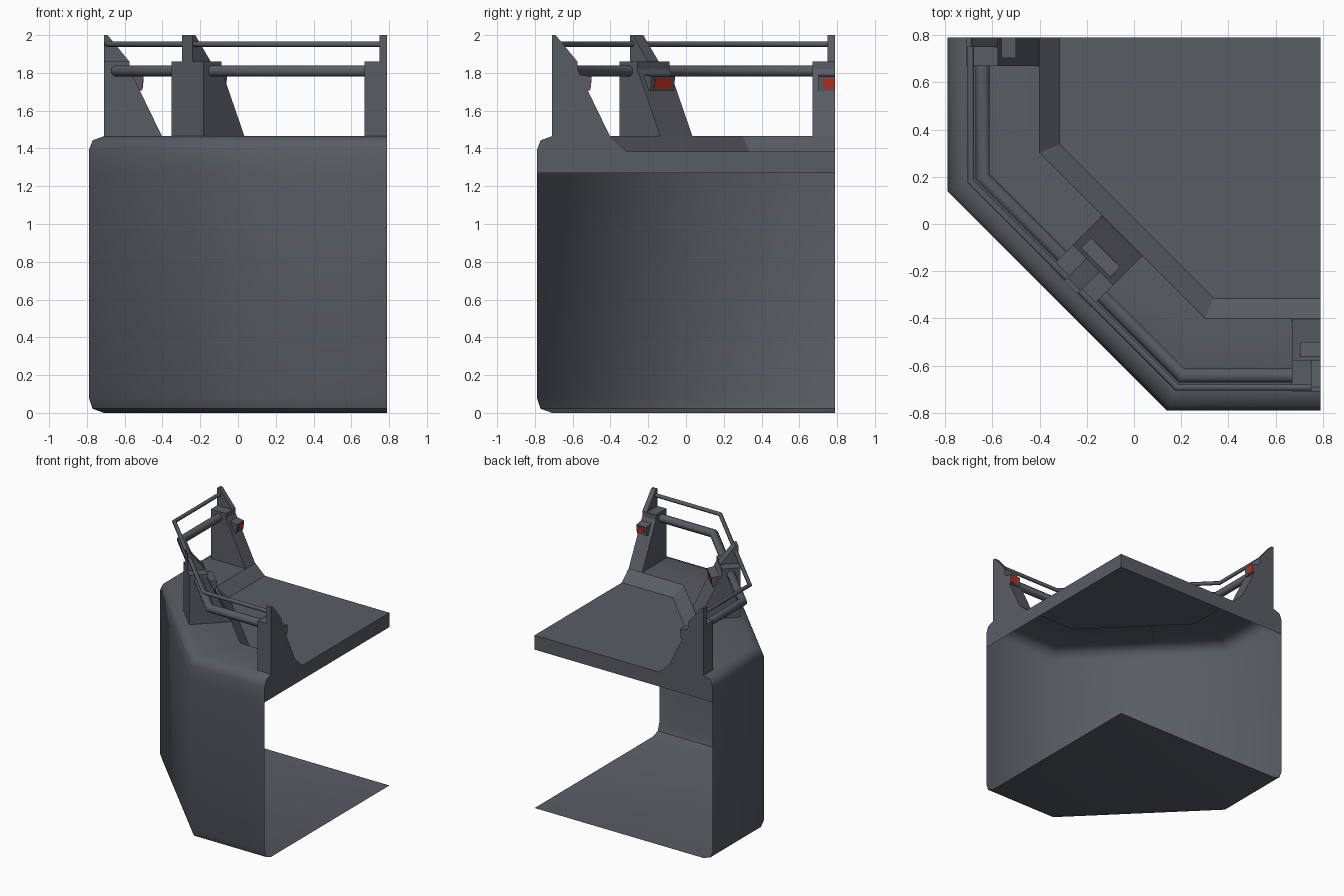
import bpy, bmesh, math
from mathutils import Vector

if "Cube" in bpy.data.objects:
    bpy.data.objects.remove(bpy.data.objects["Cube"])

E = 0.79              # half footprint
C = 0.14              # where the cut corner meets the straight sides
R2 = math.sqrt(2)


def material(name, rgb):
    m = bpy.data.materials.new(name)
    m.diffuse_color = (*rgb, 1)
    m.use_nodes = True
    m.node_tree.nodes["Principled BSDF"].inputs["Base Color"].default_value = m.diffuse_color
    return m


GREY = material("dark grey metal", (0.10, 0.108, 0.128))
RED = material("red lamp", (0.50, 0.025, 0.012))


def make(name, verts, faces, mat=GREY, smooth=None, fix=True):
    me = bpy.data.meshes.new(name)
    me.from_pydata([tuple(v) for v in verts], [], faces)
    if fix:
        bm = bmesh.new()
        bm.from_mesh(me)
        bmesh.ops.recalc_face_normals(bm, faces=bm.faces)
        bm.to_mesh(me)
        bm.free()
    me.materials.append(mat)
    if smooth:
        for p in me.polygons:
            p.use_smooth = True
        me.set_sharp_from_angle(angle=math.radians(smooth))
    ob = bpy.data.objects.new(name, me)
    bpy.context.collection.objects.link(ob)
    return ob


def ring(d, z):
    """Path round the cut corner, moved inward by d."""
    k = C + d * (R2 - 1)
    return [(-E + d, E, z), (-E + d, k, z), (k, -E + d, z), (E, -E + d, z)]


def loft(profile):
    verts = [p for d, z in profile for p in ring(d, z)]
    faces = [(j * 4 + i, j * 4 + i + 1, j * 4 + i + 5, j * 4 + i + 4)
             for j in range(len(profile) - 1) for i in range(3)]
    return verts, faces


# Outer wall with rounded bottom, rounded top and upper ledge (open shell)
FLOOR = 1.385
WALL = [(0.08, 0), (0.02, 0.022), (0, 0.08), (0, 1.27), (0, 1.39),
        (0.02, 1.443), (0.08, 1.465), (0.39, 1.465)]
v, f = loft(WALL)
v.append((E, E, 0))
f.append((len(v) - 1, 3, 2, 1, 0))
make("outer_wall", v, f, smooth=50, fix=False)

# Sunken deck: sloped step and flat floor
v, f = loft([(0.39, 1.465), (0.475, FLOOR)])
v.append((E, E, FLOOR))
f.append((4, 5, 6, 7, 8))
make("deck", v, f, fix=False)

# Skirts closing the two cut sides of the deck
skirt = [(-E, 1.27), (E, 1.27), (E, FLOOR), (-E + 0.475, FLOOR)]
skirt += [(-E + d, z) for d, z in reversed(WALL[4:])]
n = len(skirt)
make("right_skirt", [(E, a, z) for a, z in skirt], [tuple(range(n))], fix=False)
make("back_skirt", [(a, E, z) for a, z in skirt], [tuple(reversed(range(n)))], fix=False)


def prism(name, station, profile, s0, s1, mat=GREY):
    """Extrude a (depth, height) profile along the wall at a station."""
    o, inward, along = (Vector(a) for a in station)
    n = len(profile)
    verts = [(*(o + inward * d + along * s), z) for s in (s0, s1) for d, z in profile]
    faces = [tuple(range(n)), tuple(range(n, 2 * n))]
    faces += [(i, (i + 1) % n, n + (i + 1) % n, n + i) for i in range(n)]
    return make(name, verts, faces, mat)


# Rail posts: half posts at both cut ends, whole post on the cut corner
h, m = 1 / R2, (C - E) / 2
STATIONS = {
    "left": (((-E, E), (1, 0), (0, -1)), 0, 1),
    "middle": (((m, m), (h, h), (h, -h)), -1, 1),
    "right": (((E, -E), (0, 1), (1, 0)), -1, 0),
}
POST = [(0.08, 1.46), (0.39, 1.46), (0.215, 1.82), (0.215, 1.86), (0.08, 1.86)]
FIN = [(0.08, 1.855), (0.215, 1.86), (0.10, 2.0), (0.08, 2.0)]
LAMP = [(0.20, 1.795), (0.29, 1.78), (0.28, 1.705), (0.20, 1.72)]
LENS = [(0.28, 1.77), (0.291, 1.77), (0.285, 1.715), (0.27, 1.715)]
for side, (st, a, b) in STATIONS.items():
    for part, prof, w, mat in (("post", POST, 0.12, GREY), ("post_fin", FIN, 0.04, GREY),
                               ("lamp_housing", LAMP, 0.088, GREY), ("lamp_lens", LENS, 0.063, RED)):
        prism(f"{side}_{part}", st, prof, a * w, b * w, mat)


# Handrails: eight-sided tubes following the wall
def rail(name, d, z, r):
    prof = [(d + r * math.cos(t), z + r * math.sin(t))
            for t in (math.tau * (i + 0.5) / 8 for i in range(8))]
    v, f = loft(prof + prof[:1])
    bm_faces = f + [tuple(4 * i for i in range(8)), tuple(4 * i + 3 for i in range(8))]
    # close the tube by reusing the first ring
    wrap = [tuple(i % 32 for i in face) for face in bm_faces]
    make(name, v[:32], wrap, smooth=50)


rail("lower_rail", 0.148, 1.81, 0.032)
rail("upper_rail", 0.098, 1.952, 0.015)
